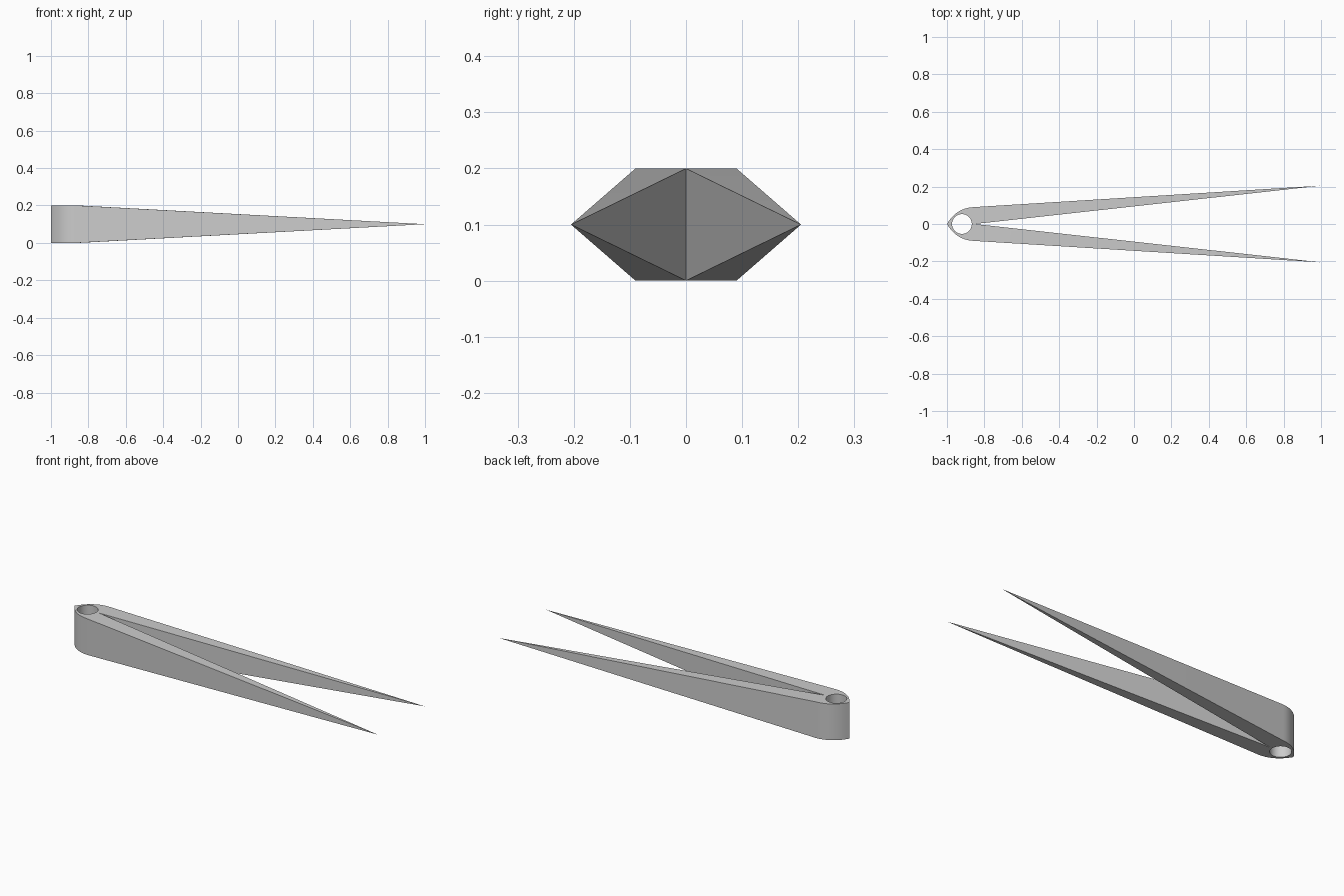
import bpy
import bmesh
from math import cos, sin, pi, radians
from mathutils import Vector

HEIGHT = 0.2
CURVE_STEPS, BACK_STEPS = 11, 5
STEPS = CURVE_STEPS + BACK_STEPS

cube = bpy.data.objects.get("Cube")
if cube:
    bpy.data.objects.remove(cube, do_unlink=True)

# Plain grey metal
steel = bpy.data.materials.new("grey_steel")
steel.use_nodes = True
grey = (0.6, 0.6, 0.6, 1)
steel.diffuse_color = grey
steel.node_tree.nodes["Principled BSDF"].inputs["Base Color"].default_value = grey

# Half outline of the hinge head: curved nose, then across to the crotch
nose, bulge, shoulder = Vector((-1, 0)), Vector((-0.95, 0.085)), Vector((-0.86, 0.09))
crotch = Vector((-0.853, 0))
outline = []
for i in range(CURVE_STEPS + 1):
    t = i / CURVE_STEPS
    outline.append((1 - t) ** 2 * nose + 2 * t * (1 - t) * bulge + t * t * shoulder)
outline += [shoulder.lerp(crotch, i / BACK_STEPS) for i in range(1, BACK_STEPS + 1)]

# Half circle of the pivot hole
hole = [Vector((-0.92 - 0.053 * cos(pi * i / STEPS), 0.053 * sin(pi * i / STEPS)))
        for i in range(STEPS + 1)]

bm = bmesh.new()


def ring(points, z):
    return [bm.verts.new((p.x, p.y, z)) for p in points]


outer_low, outer_high = ring(outline, 0), ring(outline, HEIGHT)
hole_low, hole_high = ring(hole, 0), ring(hole, HEIGHT)
tip = bm.verts.new((1, 0.205, HEIGHT / 2))

# Head: caps, hole wall and curved nose; arm: long facets meeting at the tip
for i in range(STEPS):
    j = i + 1
    bm.faces.new((outer_high[i], outer_high[j], hole_high[j], hole_high[i]))
    bm.faces.new((outer_low[i], hole_low[i], hole_low[j], outer_low[j]))
    bm.faces.new((hole_low[i], hole_high[i], hole_high[j], hole_low[j]))
    if i < CURVE_STEPS:
        bm.faces.new((outer_low[i], outer_low[j], outer_high[j], outer_high[i]))
    else:
        bm.faces.new((outer_high[i], tip, outer_high[j]))
        bm.faces.new((outer_low[j], tip, outer_low[i]))
for k in (CURVE_STEPS, STEPS):
    bm.faces.new((outer_low[k], tip, outer_high[k]))

# Mirror to the second arm and close the seam
bmesh.ops.mirror(bm, geom=bm.verts[:] + bm.edges[:] + bm.faces[:],
                 axis='Y', merge_dist=0.0001)
bmesh.ops.remove_doubles(bm, verts=bm.verts[:], dist=0.0001)
bmesh.ops.recalc_face_normals(bm, faces=bm.faces[:])

mesh = bpy.data.meshes.new("forked_arms")
bm.to_mesh(mesh)
bm.free()
mesh.materials.append(steel)
arms = bpy.data.objects.new("forked_arms", mesh)
bpy.context.collection.objects.link(arms)

bpy.ops.object.select_all(action='DESELECT')
arms.select_set(True)
bpy.context.view_layer.objects.active = arms
bpy.ops.object.shade_smooth_by_angle(angle=radians(30))
